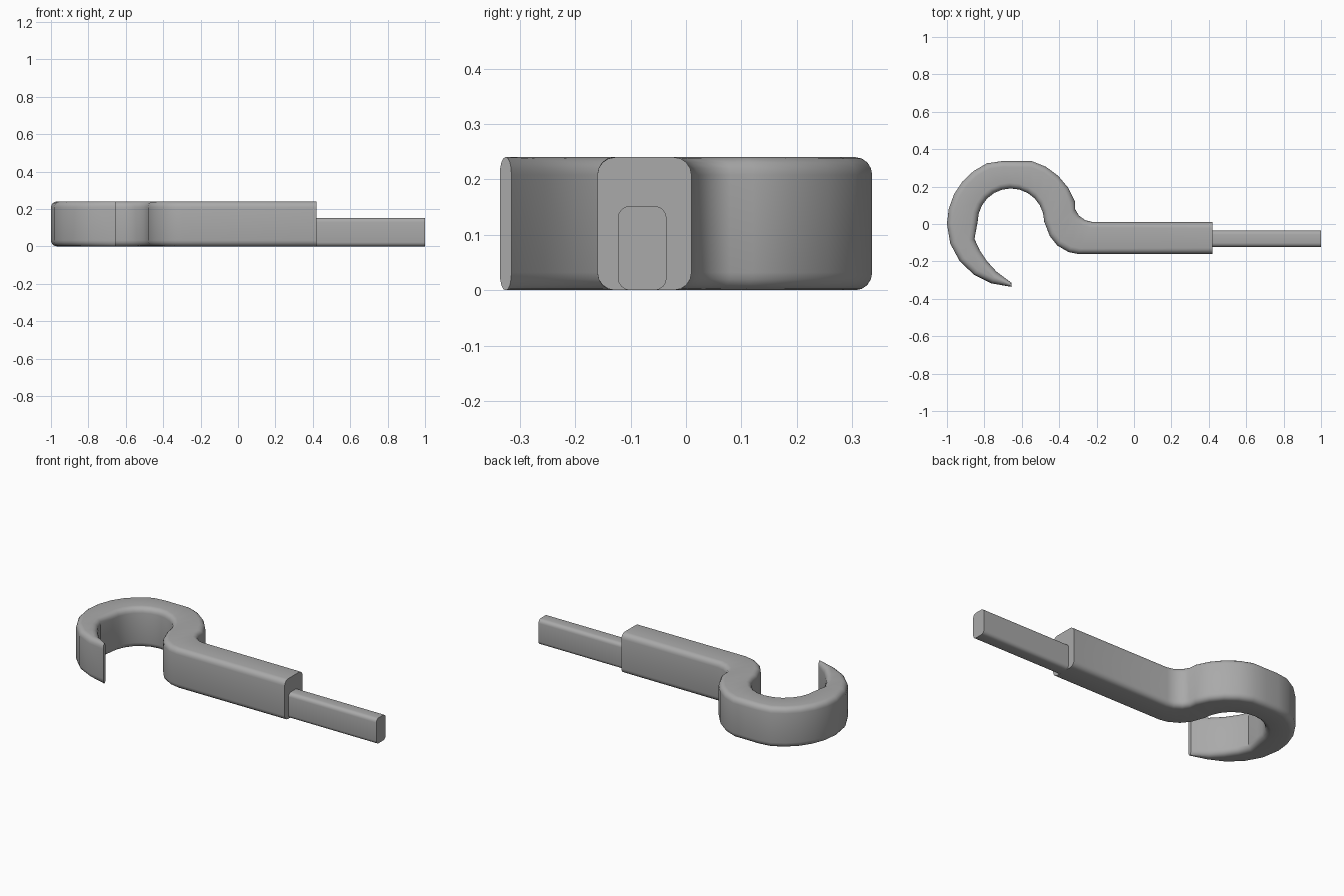
import bpy
import bmesh
import math

cube = bpy.data.objects.get("Cube")
if cube:
    bpy.data.objects.remove(cube, do_unlink=True)

grey = bpy.data.materials.new("plain_grey")
grey.use_nodes = True
colour = (0.4, 0.4, 0.4, 1)
grey.diffuse_color = colour
grey.node_tree.nodes["Principled BSDF"].inputs["Base Color"].default_value = colour


def section(a, b, height, radius, steps=5):
    """Rounded rectangle standing on the ground between plan points a and b."""
    width = math.dist(a, b)
    ru = min(radius, width * 0.45)
    ring = []
    corners = [(width, height), (0, height), (0, 0), (width, 0)]
    for k, (u, v) in enumerate(corners):
        cu = u - ru if u else ru
        cv = v - radius if v else radius
        for s in range(steps):
            t = math.pi / 2 * (k + s / (steps - 1))
            f = (cu + ru * math.cos(t)) / width
            ring.append((a[0] + (b[0] - a[0]) * f, a[1] + (b[1] - a[1]) * f,
                         cv + radius * math.sin(t)))
    return ring


def sweep(name, stations, height, radius):
    """Skin rounded sections through pairs of plan points."""
    bm = bmesh.new()
    rings = [[bm.verts.new(p) for p in section(a, b, height, radius)] for a, b in stations]
    n = len(rings[0])
    for r0, r1 in zip(rings, rings[1:]):
        for i in range(n):
            j = (i + 1) % n
            bm.faces.new((r0[i], r0[j], r1[j], r1[i]))
    bm.faces.new(rings[0])
    bm.faces.new(rings[-1])
    bmesh.ops.recalc_face_normals(bm, faces=bm.faces)
    mesh = bpy.data.meshes.new(name)
    bm.to_mesh(mesh)
    bm.free()
    mesh.materials.append(grey)
    obj = bpy.data.objects.new(name, mesh)
    bpy.context.collection.objects.link(obj)
    bpy.ops.object.select_all(action="DESELECT")
    obj.select_set(True)
    bpy.context.view_layer.objects.active = obj
    bpy.ops.object.shade_smooth_by_angle(angle=math.radians(30))


def on_arc(cx, cy, r, degrees, ry=None):
    t = math.radians(degrees)
    return cx + r * math.cos(t), cy + (ry or r) * math.sin(t)


# Shank and the bend into the hook
stations = [((0.42, 0.01), (0.42, -0.16)), ((-0.22, 0.01), (-0.30, -0.16)),
            ((-0.26, 0.02), (-0.35, -0.15)), ((-0.295, 0.045), (-0.41, -0.115)),
            ((-0.315, 0.08), (-0.45, -0.065))]

# Round upper part of the hook, flattened at its crown
for k in range(13):
    x, y = on_arc(-0.647, 0, 0.353, 20 + k * 160 / 12)
    stations.append(((x, min(y, 0.336)), on_arc(-0.658, 0.012, 0.178, k * 15)))

# Tapering tip of the hook
tip = [(-0.853, -0.08), (-0.825, -0.14), (-0.785, -0.20), (-0.735, -0.255), (-0.655, -0.315)]
for k, inner in enumerate(tip):
    stations.append((on_arc(-0.647, 0, 0.353, 198 + k * 17.7, 0.336), inner))

sweep("hook", stations, 0.24, 0.032)
sweep("tang", [((0.40, -0.035), (0.40, -0.123)), ((1.0, -0.035), (1.0, -0.123))], 0.152, 0.022)
